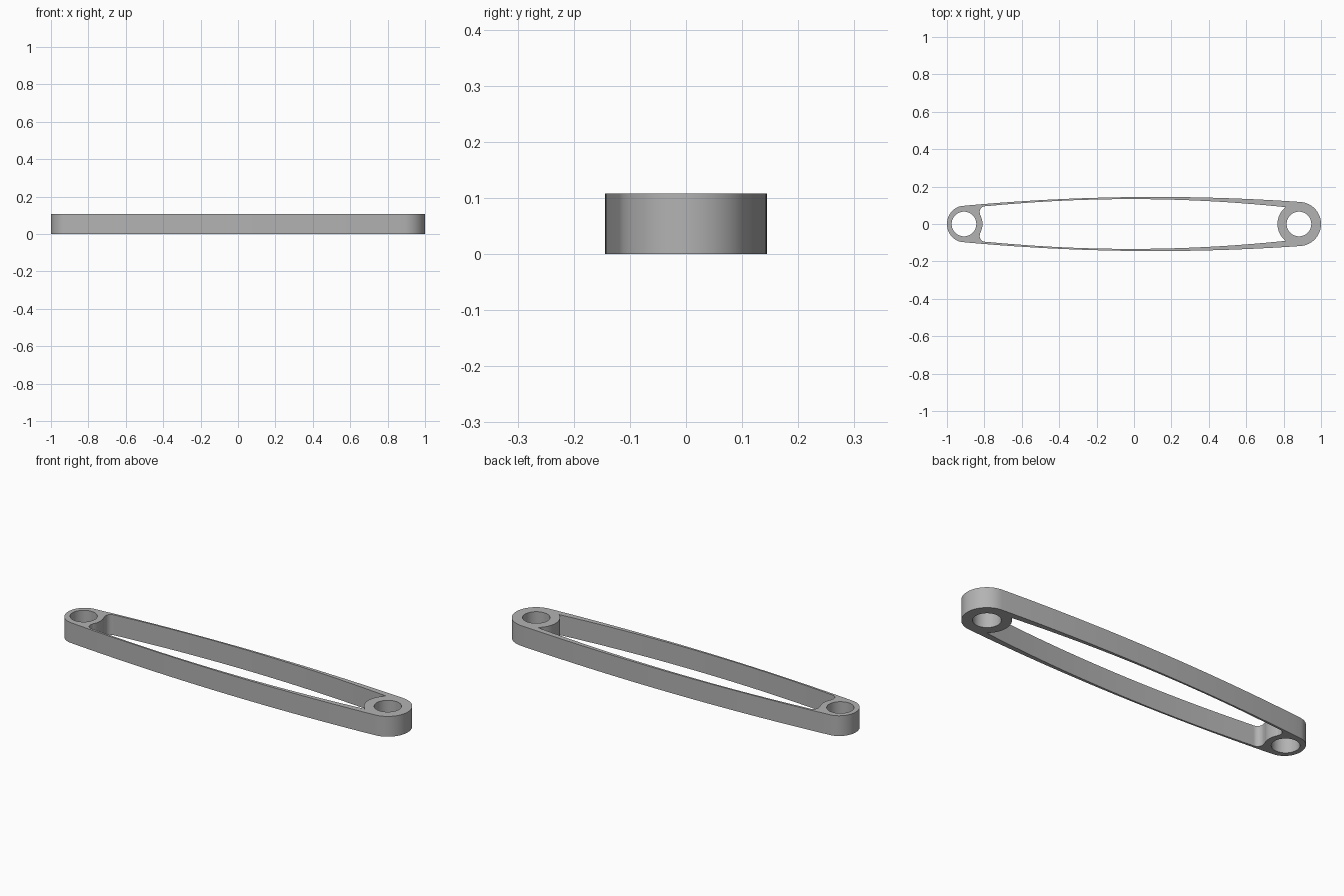
import bpy, bmesh
from math import sin, cos, radians

HEIGHT = 0.108
LEFT_X, RIGHT_X = -0.909, 0.882   # pin hole centres
HOLE_R = 0.066

cube = bpy.data.objects.get("Cube")
if cube:
    bpy.data.objects.remove(cube, do_unlink=True)


def arc(cx, cy, rx, ry, start, end, n):
    """Points along an elliptical arc, angles in degrees."""
    angles = [radians(start + (end - start) * i / n) for i in range(n + 1)]
    return [(cx + rx * cos(a), cy + ry * sin(a)) for a in angles]


def bow(x0, y0, mid, x1, y1, n=40):
    """Shallow bowed edge through two ends and a height at x = 0."""
    c = ((y0 - mid) / x0 - (y1 - mid) / x1) / (x0 - x1)
    b = (y0 - mid) / x0 - c * x0
    xs = [x0 + (x1 - x0) * i / n for i in range(n + 1)]
    return [(x, mid + b * x + c * x * x) for x in xs]


def mirrored(upper):
    """Close an upper half outline, which starts and ends on y = 0."""
    return upper + [(x, -y) for x, y in reversed(upper[1:-1])]


# Outer outline: small rounded end, bowed rail, large rounded end
outer = mirrored(
    arc(LEFT_X, 0, 0.091, 0.097, 180, 97, 14)
    + bow(-0.918, 0.0967, 0.144, 0.89, 0.1177)[1:-1]
    + arc(RIGHT_X, 0, 0.118, 0.118, 86, 0, 18))

# Window between the rails: filleted at the small end, sharp at the large one
window = mirrored(
    arc(LEFT_X, 0, 0.099, 0.099, 0, 29, 8)
    + arc(-0.795, 0.065, 0.03, 0.03, 205, 90, 12)
    + bow(-0.785, 0.0955, 0.133, 0.81, 0.09)[1:]
    + arc(RIGHT_X, 0, 0.115, 0.115, 128, 180, 12)[1:])

holes = [arc(x, 0, HOLE_R, HOLE_R, 0, 352.5, 47) for x in (LEFT_X, RIGHT_X)]

# Filled profile with openings, extruded to a link
curve = bpy.data.curves.new("link_profile", "CURVE")
curve.dimensions = "2D"
curve.fill_mode = "BOTH"
curve.extrude = HEIGHT / 2
for loop in [outer, window] + holes:
    spline = curve.splines.new("POLY")
    spline.points.add(len(loop) - 1)
    for point, (x, y) in zip(spline.points, loop):
        point.co = (x, y, 0, 1)
    spline.use_cyclic_u = True

link = bpy.data.objects.new("bowed_link", curve)
bpy.context.collection.objects.link(link)
bpy.ops.object.select_all(action="DESELECT")
link.select_set(True)
bpy.context.view_layer.objects.active = link
bpy.ops.object.convert(target="MESH")
link = bpy.context.object
link.name = "bowed_link"

# Weld the walls to the caps and stand the link on the ground
bm = bmesh.new()
bm.from_mesh(link.data)
bmesh.ops.remove_doubles(bm, verts=bm.verts, dist=0.0002)
bmesh.ops.recalc_face_normals(bm, faces=bm.faces)
bmesh.ops.translate(bm, verts=bm.verts, vec=(0, 0, HEIGHT / 2))
bm.to_mesh(link.data)
bm.free()
bpy.ops.object.shade_smooth_by_angle(angle=radians(30))

# Plain grey metal
grey = bpy.data.materials.new("grey_metal")
grey.use_nodes = True
colour = (0.45, 0.45, 0.45, 1)
grey.diffuse_color = colour
grey.node_tree.nodes["Principled BSDF"].inputs["Base Color"].default_value = colour
link.data.materials.clear()
link.data.materials.append(grey)
